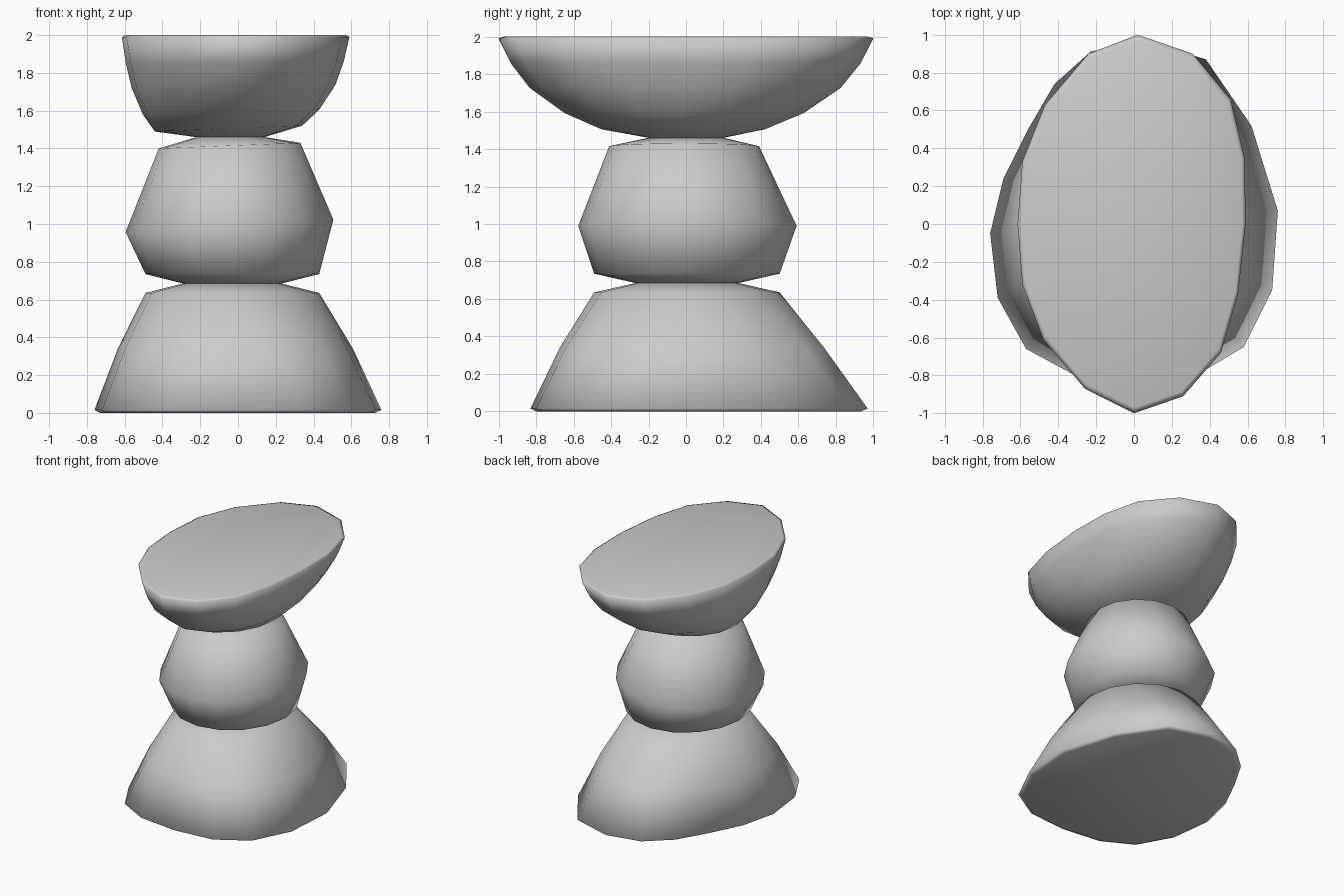
import bpy, bmesh, math
from mathutils import Vector

if "Cube" in bpy.data.objects:
    bpy.data.objects.remove(bpy.data.objects["Cube"])

N = 16


def oval(x0, x1, y0, y1, z, tilt=0.0):
    """16-sided oval ring from its extents, optionally tilted along x."""
    cx, cy, rx, ry = (x0 + x1) / 2, (y0 + y1) / 2, (x1 - x0) / 2, (y1 - y0) / 2
    ring = []
    for i in range(N):
        a = math.tau * i / N
        x = cx + rx * math.cos(a)
        ring.append(Vector((x, cy + ry * math.sin(a), z + tilt * (x - cx))))
    return ring


def outline(points, z, scale=1.0):
    return [Vector((x * scale, y * scale, z)) for x, y in points]


def blend(a, b, t, z):
    """Ring part-way between two rings; xy and height are set separately."""
    tz = (z - a[0].z) / (b[0].z - a[0].z)
    out = []
    for p, q in zip(a, b):
        v = p.lerp(q, t)
        v.z = p.z + (q.z - p.z) * tz
        out.append(v)
    return out


def loft(name, rings):
    """Skin the rings from bottom to top and cap both ends."""
    bm = bmesh.new()
    vs = [[bm.verts.new(p) for p in r] for r in rings]
    for lo, hi in zip(vs, vs[1:]):
        for i in range(N):
            j = (i + 1) % N
            bm.faces.new((lo[i], lo[j], hi[j], hi[i]))
    bm.faces.new(vs[0][::-1])
    bm.faces.new(vs[-1])
    for f in bm.faces:
        f.smooth = True
    me = bpy.data.meshes.new(name)
    bm.to_mesh(me)
    bm.free()
    ob = bpy.data.objects.new(name, me)
    bpy.context.collection.objects.link(ob)
    return ob


# Irregular hand-hewn outlines of the foot and the rim
FOOT = [(.76, .07), (.62, .52), (.38, .87), (.05, .97), (-.23, .91), (-.42, .74),
        (-.56, .50), (-.69, .24), (-.76, -.05), (-.72, -.39), (-.57, -.66),
        (-.33, -.79), (0, -.83), (.33, -.80), (.58, -.65), (.73, -.35)]
RIM = [(.59, 0), (.585, .35), (.51, .66), (.31, .90), (.02, 1), (-.24, .90),
       (-.47, .63), (-.59, .33), (-.615, 0), (-.59, -.32), (-.48, -.61),
       (-.26, -.87), (0, -1), (.26, -.91), (.46, -.68), (.55, -.37)]

# Flared base
foot = outline(FOOT, 0.015)
shoulder = oval(-.49, .43, -.49, .50, .635)
loft("base", [outline(FOOT, 0, .96), foot, blend(foot, shoulder, .46, .34),
              shoulder, oval(-.29, .23, -.27, .28, .685)])

# Bulged middle stone
loft("middle", [oval(-.29, .23, -.27, .28, .685), oval(-.49, .43, -.49, .50, .735),
                oval(-.595, .505, -.575, .59, .99, .06),
                oval(-.42, .33, -.41, .39, 1.415, .04),
                oval(-.22, .14, -.20, .20, 1.46)])

# Wide oval bowl-shaped top
under = oval(-.44, .34, -.45, .42, 1.505, .04)
rim = outline(RIM, 1.99)
loft("top", [oval(-.22, .14, -.20, .20, 1.46), under,
             blend(under, rim, .36, 1.605), blend(under, rim, .70, 1.735),
             blend(under, rim, .88, 1.86), rim, outline(RIM, 2.0, .97)])
